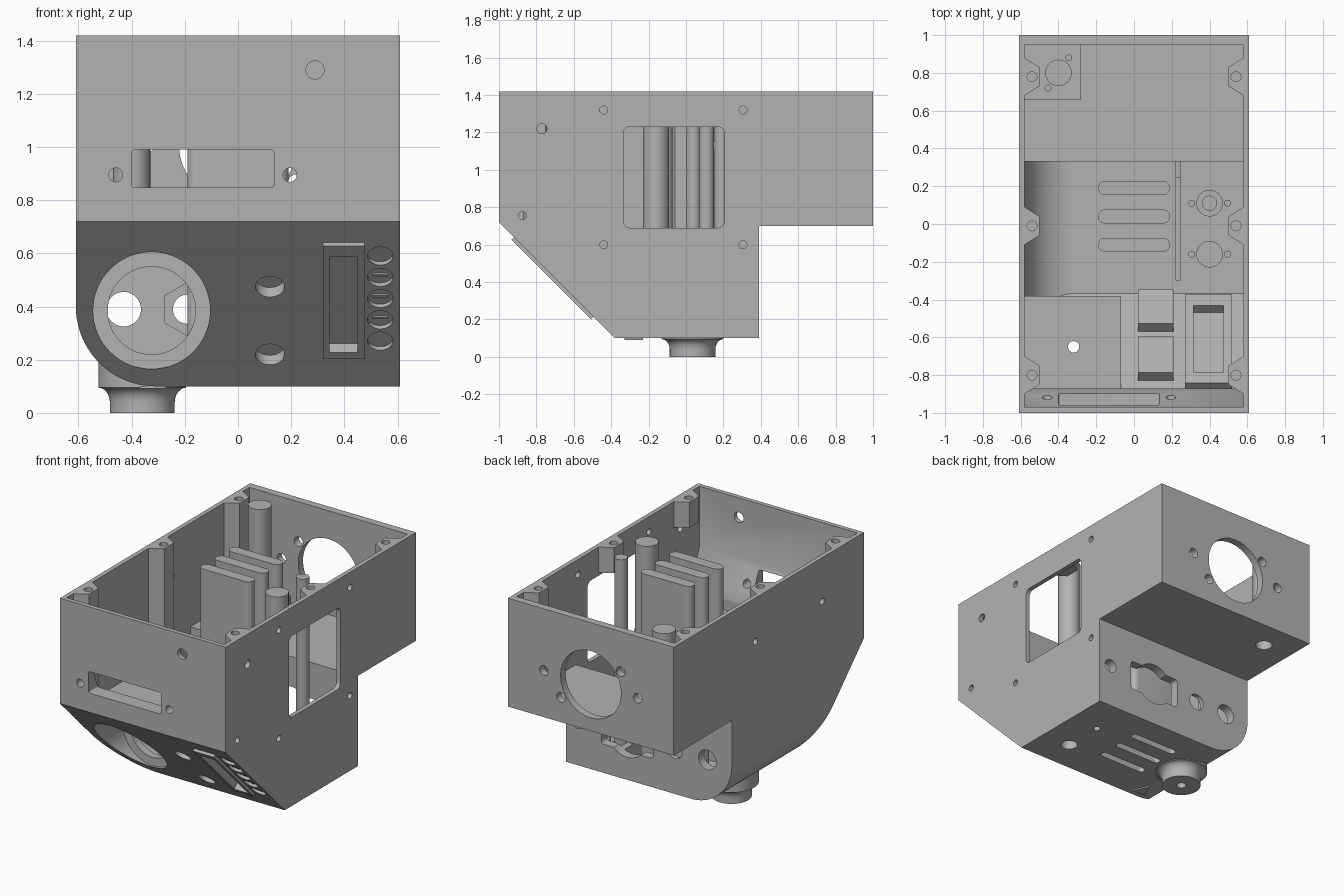
import bpy, bmesh, math
from mathutils import Vector, Matrix

cube = bpy.data.objects.get("Cube")
if cube:
    bpy.data.objects.remove(cube)

grey = bpy.data.materials.new("plain grey")
grey.use_nodes = True
grey.diffuse_color = (0.45, 0.45, 0.45, 1)
grey.node_tree.nodes["Principled BSDF"].inputs["Base Color"].default_value = (0.45, 0.45, 0.45, 1)

AXES = {"x": Vector((1, 0, 0)), "y": Vector((0, 1, 0)), "z": Vector((0, 0, 1))}
OUT = Vector((0, -1, -1)).normalized()      # outward normal of the sloped panel


def finish(bm, name):
    bmesh.ops.recalc_face_normals(bm, faces=bm.faces)
    mesh = bpy.data.meshes.new(name)
    bm.to_mesh(mesh)
    bm.free()
    mesh.materials.append(grey)
    ob = bpy.data.objects.new(name, mesh)
    bpy.context.collection.objects.link(ob)
    return ob


def prism(points, axis, lo, hi, name="cutter"):
    """Extrude a flat outline along one axis."""
    place = {"x": lambda a, b, t: (t, a, b), "y": lambda a, b, t: (a, t, b),
             "z": lambda a, b, t: (a, b, t)}[axis]
    bm = bmesh.new()
    face = bm.faces.new([bm.verts.new(place(a, b, lo)) for a, b in points])
    ext = bmesh.ops.extrude_face_region(bm, geom=[face])
    moved = [v for v in ext["geom"] if isinstance(v, bmesh.types.BMVert)]
    bmesh.ops.translate(bm, verts=moved, vec=AXES[axis] * (hi - lo))
    return finish(bm, name)


def rrect(a0, a1, b0, b1, r):
    """Rounded rectangle outline."""
    pts = []
    corners = [(a1 - r, b1 - r), (a0 + r, b1 - r), (a0 + r, b0 + r), (a1 - r, b0 + r)]
    for q, (a, b) in enumerate(corners):
        for i in range(9):
            t = math.pi / 2 * (q + i / 8)
            pts.append((a + r * math.cos(t), b + r * math.sin(t)))
    return pts


def box(x0, x1, y0, y1, z0, z1, name="cutter"):
    return prism([(x0, y0), (x1, y0), (x1, y1), (x0, y1)], "z", z0, z1, name)


def rod(start, end, r, name="cutter", sides=40):
    a, b = Vector(start), Vector(end)
    m = Matrix.Translation((a + b) / 2) @ (b - a).to_track_quat("Z", "Y").to_matrix().to_4x4()
    bm = bmesh.new()
    bmesh.ops.create_cone(bm, cap_ends=True, segments=sides, radius1=r, radius2=r,
                          depth=(b - a).length, matrix=m)
    return finish(bm, name)


def panel(x, z, off=0):
    """Point on the sloped panel, moved outward by off."""
    return Vector((x, -0.28 - z, z)) + OUT * off


def slab(x0, x1, z0, z1, inner, outer, name="cutter"):
    """Box lying on the sloped panel."""
    c = panel((x0 + x1) / 2, (z0 + z1) / 2, (inner + outer) / 2)
    m = Matrix.Translation(c) @ Matrix.Rotation(math.radians(135), 4, "X") @ \
        Matrix.Diagonal((x1 - x0, (z1 - z0) * math.sqrt(2), outer - inner, 1))
    bm = bmesh.new()
    bmesh.ops.create_cube(bm, size=1, matrix=m)
    return finish(bm, name)


def combine(ob, tools, op="DIFFERENCE"):
    for tool in tools:
        mod = ob.modifiers.new("cut", "BOOLEAN")
        mod.operation, mod.solver, mod.object = op, "EXACT", tool
        bpy.context.view_layer.update()
        dg = bpy.context.evaluated_depsgraph_get()
        mesh = bpy.data.meshes.new_from_object(ob.evaluated_get(dg))
        ob.modifiers.clear()
        ob.data = mesh
        bpy.data.objects.remove(tool)
    return ob


def hull(side, end_x, low, radius):
    """Side outline cut by a front outline with one rounded lower corner."""
    ob = prism(side, "x", -0.8, 0.8, "body_shell")
    arc = [(-0.31 + radius * math.cos(t), 0.4 + radius * math.sin(t))
           for t in (math.pi * (1 + i / 40) for i in range(21))]
    front = arc + [(end_x, low), (end_x, 2), (-end_x, 2)]
    return combine(ob, [prism(front, "y", -2, 2)], "INTERSECT")


# Outer body and flared foot
body = hull([(-1, 1.42), (1, 1.42), (1, 0.7), (0.39, 0.7), (0.39, 0.1), (-0.38, 0.1), (-1, 0.72)],
            0.61, 0.1, 0.3)
bm = bmesh.new()
profile = [(0.122, 0), (0.122, 0.04)] + [
    (0.165 - 0.043 * math.cos(t), 0.04 + 0.055 * math.sin(t))
    for t in (math.pi / 12 * i for i in range(1, 7))] + [(0.165, 0.2)]
rings = [[bm.verts.new((-0.36 + r * math.cos(math.tau * i / 48), 0.035 + r * math.sin(math.tau * i / 48), z))
          for i in range(48)] for r, z in profile]
for low, high in zip(rings, rings[1:]):
    for i in range(48):
        j = (i + 1) % 48
        bm.faces.new((low[i], low[j], high[j], high[i]))
bm.faces.new(rings[0])
bm.faces.new(rings[-1])
combine(body, [finish(bm, "foot")], "UNION")

# Cavity, leaving the inner blocks standing
cavity = hull([(-0.97, 1.6), (0.95, 1.6), (0.95, 0.73), (0.33, 0.73), (0.33, 0.13), (-0.368, 0.13), (-0.97, 0.732)],
              0.58, 0.13, 0.27)
blocks = [box(-0.7, -0.07, -1.1, -0.38, 0, 0.64),
          box(-0.7, -0.28, 0.66, 1.1, 0.6, 0.78),
          box(0.22, 0.245, -0.3, 0.5, 0, 0.3),
          prism([(-1.1, 1.02), (-0.97, 1.02), (-0.87, 0.78), (-0.87, 0.5), (-1.1, 0.5)], "x", -0.7, 0.7),
          slab(0.27, 0.52, 0.17, 0.64, -0.11, 0.05),
          slab(0.02, 0.21, 0.38, 0.57, -0.09, 0.05),
          slab(0.02, 0.21, 0.13, 0.31, -0.09, 0.05)]
screws = []
for side in (-1, 1):
    for y in (-0.8, -0.01, 0.78):
        outline = [(side * 0.65, y - 0.1), (side * 0.58, y - 0.1), (side * 0.5, y - 0.05),
                   (side * 0.5, y + 0.05), (side * 0.58, y + 0.1), (side * 0.65, y + 0.1)]
        blocks.append(prism(outline, "z", 0 if side < 0 else 1.25, 1.8))
        screws.append(rod((side * 0.54, y, 1.3), (side * 0.54, y, 1.5), 0.026))
combine(cavity, blocks)
combine(body, [cavity] + screws)


def through(axis, a, b, r, lo, hi, sides=40):
    ends = [{"x": (t, a, b), "y": (a, t, b), "z": (a, b, t)}[axis] for t in (lo, hi)]
    return rod(*ends, r, sides=sides)


# Front openings
cuts = [prism(rrect(-0.4, 0.135, 0.847, 0.99, 0.012), "y", -1.2, -0.7)]
for x, z, r in ((-0.46, 0.895, 0.026), (0.195, 0.895, 0.026), (0.29, 1.29, 0.034)):
    cuts.append(through("y", x, z, r, -1.2, -0.7))
# Round recess with a smaller opening behind it
cuts += [through("y", -0.325, 0.385, 0.22, -1.2, -0.43, 64),
         through("y", -0.325, 0.385, 0.165, -0.6, -0.3, 64),
         through("z", -0.32, -0.65, 0.03, 0.5, 0.75)]
# Side openings
cuts.append(prism(rrect(-0.335, 0.205, 0.69, 1.23, 0.035), "x", 0.5, 0.8))
for y, z, r in ((-0.77, 1.22, 0.027), (-0.875, 0.755, 0.021), (-0.44, 1.32, 0.021),
                (0.305, 1.32, 0.021), (-0.44, 0.6, 0.021), (0.305, 0.6, 0.021)):
    cuts.append(through("x", y, z, r, 0.5, 0.8))
for y in (-0.56, 0.14):
    cuts.append(through("x", y, 1.13, 0.022, -0.8, -0.5))
# Back openings: large round one with its screws, then the lower row
cuts.append(through("y", 0, 1.01, 0.222, 0.9, 1.1, 64))
for x, z in ((0.345, 1.01), (-0.345, 1.01), (0.22, 0.865), (-0.22, 1.155)):
    cuts.append(through("y", x, z, 0.032, 0.9, 1.1))
for x, r in ((0.52, 0.045), (-0.19, 0.055), (-0.43, 0.065)):
    cuts.append(through("y", x, 0.39, r, 0.25, 0.5))
cuts += [prism(rrect(-0.03, 0.35, 0.29, 0.49, 0.02), "y", 0.25, 0.5),
         through("y", 0.16, 0.39, 0.14, 0.25, 0.5),
         through("y", -0.19, 0.39, 0.1, 0.25, 0.36, 6)]
# Sloped panel: knob holes, button wells, slider pocket
cuts += [rod(panel(0.12, z, -0.05), panel(0.12, z, 0.1), 0.055) for z in (0.475, 0.22)]
button_heights = [0.27 + 0.08 * i for i in range(5)]
cuts += [rod(panel(0.535, z, -0.018), panel(0.535, z, 0.1), 0.048) for z in button_heights]
cuts += [slab(0.345, 0.45, 0.24, 0.6, -0.03, 0.1), slab(0.315, 0.475, 0.23, 0.58, -0.2, -0.06),
         through("z", -0.36, 0.035, 0.03, -0.1, 0.08)]
combine(body, cuts)

# Hollow ducts and tubes, open underneath
parts = [body]
for i, y in enumerate((-0.11, 0.04, 0.19)):
    fin = prism(rrect(-0.19, 0.19, y - 0.037, y + 0.037, 0.036), "z", 0.11, 1.41, "duct_%d" % (i + 1))
    bore = rrect(-0.175, 0.175, y - 0.024, y + 0.024, 0.023)
    combine(fin, [prism(bore, "z", 0, 1.38)])
    combine(body, [prism(bore, "z", 0, 0.2)])
    parts.append(fin)
for name, x, y, r, z in (("large_tube", 0.4, -0.16, 0.07, 0.11), ("small_tube", 0.4, 0.11, 0.04, 0.11),
                         ("corner_tube", -0.4, 0.8, 0.07, 0.715)):
    tube = rod((x, y, z), (x, y, 1.41), r, name)
    combine(tube, [through("z", x, y, r - 0.018, 0, 1.38)])
    combine(body, [through("z", x, y, r - 0.018, 0, z + 0.1)])
    parts.append(tube)
    dx, dy = (0.055, 0.08) if x < 0 else (0.095, 0)
    for s in (-1, 1):
        px, py = x + s * dx, y + s * dy
        parts.append(rod((px, py, z), (px, py, z + 0.09), 0.018, name + "_pin"))
collar = rod((0.4, 0.11, 0.115), (0.4, 0.11, 0.16), 0.07, "small_tube_collar")
parts.append(combine(collar, [through("z", 0.4, 0.11, 0.03, 0, 0.3)]))

# Raised slider frame, button marks and arrow on the underside
frame = slab(0.32, 0.475, 0.215, 0.64, -0.005, 0.018, "slider_frame")
parts.append(combine(frame, [slab(0.345, 0.45, 0.24, 0.6, -0.1, 0.1)]))
for z in button_heights[1:4]:
    parts.append(slab(0.505, 0.565, z - 0.004, z + 0.004, -0.02, -0.01, "button_mark"))
parts.append(prism([(-0.37, -0.33), (-0.27, -0.33), (-0.32, -0.23)], "z", 0.091, 0.102, "arrow_mark"))

bpy.ops.object.select_all(action="DESELECT")
for ob in parts:
    ob.select_set(True)
bpy.context.view_layer.objects.active = body
bpy.ops.object.shade_smooth_by_angle(angle=math.radians(30))
